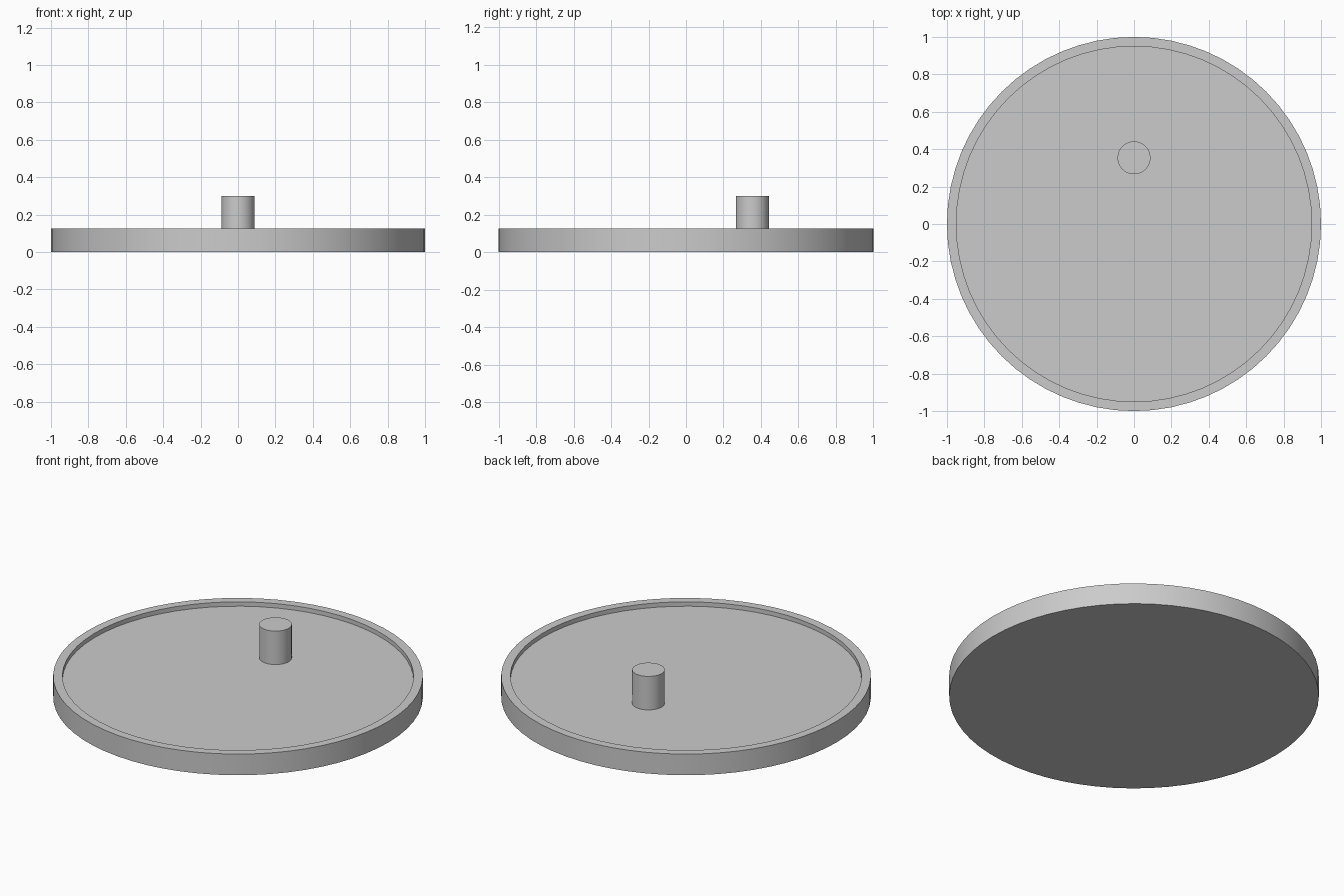
import bpy, bmesh, math

if "Cube" in bpy.data.objects:
    bpy.data.objects.remove(bpy.data.objects["Cube"], do_unlink=True)

SEGMENTS = 64
FLOOR = 0.1

grey = bpy.data.materials.new("plain_grey")
grey.use_nodes = True
colour = (0.6, 0.6, 0.6, 1)
grey.diffuse_color = colour
grey.node_tree.nodes["Principled BSDF"].inputs["Base Color"].default_value = colour


def lathe(name, profile, location=(0, 0, 0)):
    """Spin a (radius, height) profile into rings, capping both ends."""
    bm = bmesh.new()
    rings = []
    for r, z in profile:
        angles = [math.tau * i / SEGMENTS for i in range(SEGMENTS)]
        rings.append([bm.verts.new((r * math.cos(a), r * math.sin(a), z)) for a in angles])
    for low, high in zip(rings, rings[1:]):
        for i in range(SEGMENTS):
            j = (i + 1) % SEGMENTS
            bm.faces.new((low[i], low[j], high[j], high[i]))
    bm.faces.new(rings[0][::-1])
    bm.faces.new(rings[-1])
    mesh = bpy.data.meshes.new(name)
    bm.to_mesh(mesh)
    bm.free()
    mesh.materials.append(grey)
    obj = bpy.data.objects.new(name, mesh)
    obj.location = location
    bpy.context.collection.objects.link(obj)
    bpy.ops.object.select_all(action="DESELECT")
    obj.select_set(True)
    bpy.context.view_layer.objects.active = obj
    bpy.ops.object.shade_smooth_by_angle(angle=math.radians(30))
    return obj


# Shallow round tray: outer wall, raised rim, recessed floor
lathe("tray", [(1, 0), (1, 0.126), (0.95, 0.126), (0.95, FLOOR)])

# Off-centre upright peg standing on the floor
lathe("peg", [(0.088, 0), (0.088, 0.3 - FLOOR)], (0, 0.354, FLOOR))
